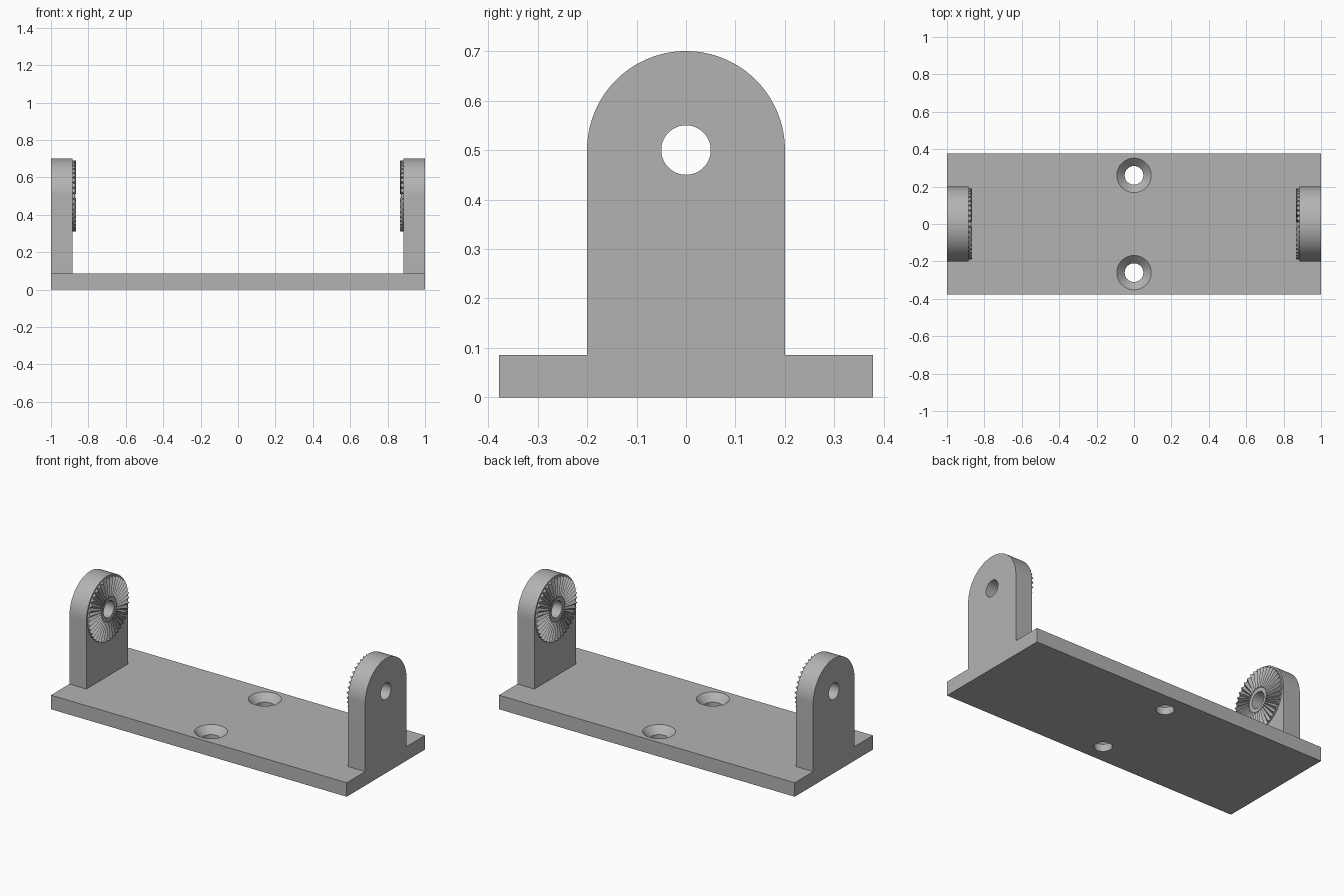
import bpy, bmesh
from math import sin, cos, pi, radians

cube = bpy.data.objects.get("Cube")
if cube:
    bpy.data.objects.remove(cube, do_unlink=True)

HALF_Y, BASE_H = 0.378, 0.086
INNER_X, PIVOT_Z, ARM_R, HOLE_R = 0.885, 0.5, 0.2, 0.05
TEETH = 40

grey = bpy.data.materials.new("plain_grey")
grey.use_nodes = True
colour = (0.45, 0.45, 0.45, 1)
grey.diffuse_color = colour
grey.node_tree.nodes["Principled BSDF"].inputs["Base Color"].default_value = colour


def make_object(name, bm):
    bmesh.ops.recalc_face_normals(bm, faces=bm.faces)
    mesh = bpy.data.meshes.new(name)
    bm.to_mesh(mesh)
    bm.free()
    mesh.materials.append(grey)
    obj = bpy.data.objects.new(name, mesh)
    bpy.context.collection.objects.link(obj)
    return obj


def loft(bm, rings, closed=False):
    """Join equal rings of points; cap the ends, or join last to first."""
    loops = [[bm.verts.new(p) for p in ring] for ring in rings]
    n = len(loops[0])
    pairs = list(zip(loops, loops[1:]))
    if closed:
        pairs.append((loops[-1], loops[0]))
    else:
        bm.faces.new(loops[0])
        bm.faces.new(loops[-1])
    for a, b in pairs:
        for i in range(n):
            j = (i + 1) % n
            bm.faces.new((a[i], a[j], b[j], b[i]))


def circle_z(y, z, r, n=64):
    return [(r * cos(2 * pi * i / n), y + r * sin(2 * pi * i / n), z) for i in range(n)]


def circle_x(x, r, n=2 * TEETH):
    """Ring around the pivot axis; x may be a (ridge, valley) pair."""
    xs = x if isinstance(x, tuple) else (x, x)
    return [(xs[i % 2], r * cos(2 * pi * i / n), PIVOT_Z + r * sin(2 * pi * i / n))
            for i in range(n)]


def cut(obj, cutter):
    mod = obj.modifiers.new("hole", 'BOOLEAN')
    mod.operation, mod.solver, mod.object = 'DIFFERENCE', 'EXACT', cutter
    cutter.hide_render = True
    activate(obj)
    bpy.ops.object.modifier_apply(modifier=mod.name)
    bpy.data.objects.remove(cutter, do_unlink=True)


def activate(obj):
    bpy.ops.object.select_all(action='DESELECT')
    obj.select_set(True)
    bpy.context.view_layer.objects.active = obj


# Base plate with two countersunk screw holes
bm = bmesh.new()
loft(bm, [[(-1, -HALF_Y, z), (1, -HALF_Y, z), (1, HALF_Y, z), (-1, HALF_Y, z)]
          for z in (0, BASE_H)])
base = make_object("base_plate", bm)
for y in (-0.26, 0.26):
    bm = bmesh.new()
    loft(bm, [circle_z(y, -0.05, 0.05), circle_z(y, BASE_H - 0.042, 0.05),
              circle_z(y, BASE_H, 0.092), circle_z(y, BASE_H + 0.05, 0.092)])
    cut(base, make_object("screw_hole_cutter", bm))
activate(base)
bpy.ops.object.shade_smooth_by_angle(angle=radians(30))

for side, label in ((1, "left"), (-1, "right")):
    # Round-topped upright with a pivot hole
    arc = [(ARM_R * cos(pi * i / 48), PIVOT_Z + ARM_R * sin(pi * i / 48)) for i in range(49)]
    profile = [(-ARM_R, BASE_H), (ARM_R, BASE_H)] + arc
    bm = bmesh.new()
    loft(bm, [[(side * x, y, z) for y, z in profile] for x in (INNER_X, 1)])
    arm = make_object(label + "_upright", bm)
    bm = bmesh.new()
    loft(bm, [circle_x(side * 0.8, HOLE_R), circle_x(side * 1.1, HOLE_R)])
    cut(arm, make_object("pivot_hole_cutter", bm))
    activate(arm)
    bpy.ops.object.shade_smooth_by_angle(angle=radians(30))

    # Toothed locking ring on the inner face, around a flat collar
    seat, collar, ridge = side * (INNER_X + 0.002), side * 0.873, side * 0.866
    bm = bmesh.new()
    loft(bm, [circle_x(seat, HOLE_R), circle_x(collar, HOLE_R), circle_x(collar, 0.073),
              circle_x((ridge, side * 0.876), 0.075),
              circle_x((ridge, side * 0.884), 0.19),
              circle_x(seat, 0.19)], closed=True)
    make_object(label + "_toothed_ring", bm)
